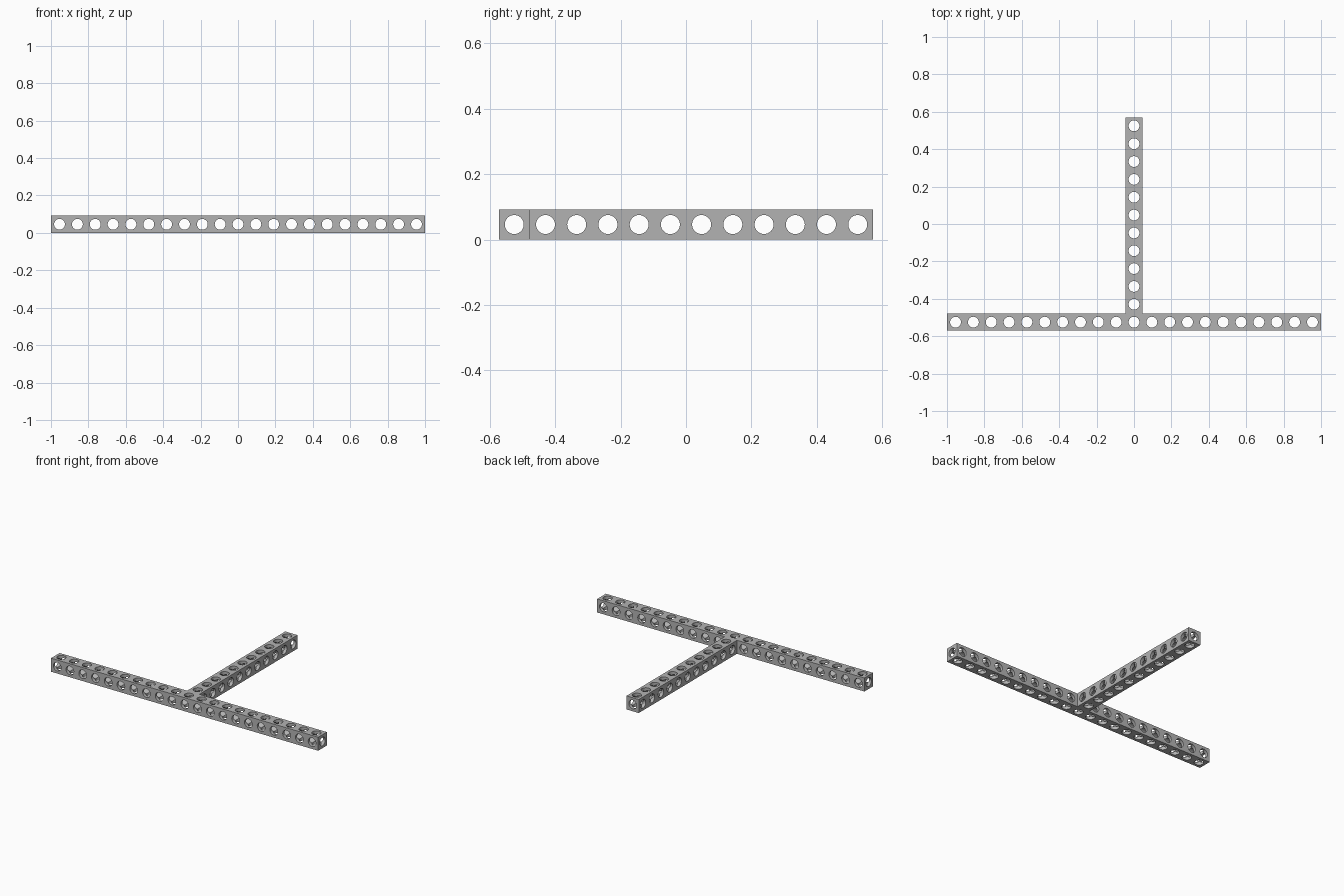
import bpy, bmesh, math
from mathutils import Matrix, Vector

cube = bpy.data.objects.get("Cube")
if cube:
    bpy.data.objects.remove(cube, do_unlink=True)

WIDTH = 0.0917                      # square beam section
PITCH = (2 - WIDTH) / 20            # hole spacing
RADIUS = 0.029
CROSS_HOLES, STEM_HOLES = 21, 12
HALF = WIDTH / 2
BACK = ((STEM_HOLES - 1) * PITCH + WIDTH) / 2
BEAM_Y = HALF - BACK                # centre line of the cross beam

grey = bpy.data.materials.new("light grey metal")
grey.use_nodes = True
colour = (0.45, 0.45, 0.45, 1)
grey.diffuse_color = colour
grey.node_tree.nodes["Principled BSDF"].inputs["Base Color"].default_value = colour


def make_object(name, bm):
    bmesh.ops.recalc_face_normals(bm, faces=bm.faces)
    mesh = bpy.data.meshes.new(name)
    bm.to_mesh(mesh)
    bm.free()
    mesh.materials.append(grey)
    obj = bpy.data.objects.new(name, mesh)
    bpy.context.collection.objects.link(obj)
    return obj


def make_bores(name, axis, bores):
    """One cutter object holding parallel rods: (centre, length) each."""
    bm = bmesh.new()
    turn = Vector((0, 0, 1)).rotation_difference(axis).to_matrix().to_4x4()
    for centre, length in bores:
        bmesh.ops.create_cone(bm, cap_ends=True, segments=32, radius1=RADIUS,
                              radius2=RADIUS, depth=length,
                              matrix=Matrix.Translation(centre) @ turn)
    obj = make_object(name, bm)
    obj.hide_render = True
    return obj


# T-shaped solid body, extruded from its outline
inner = BEAM_Y + HALF
outline = [(-1, -BACK), (1, -BACK), (1, inner), (HALF, inner),
           (HALF, BACK), (-HALF, BACK), (-HALF, inner), (-1, inner)]
bm = bmesh.new()
face = bm.faces.new([bm.verts.new((x, y, 0)) for x, y in outline])
top = bmesh.ops.extrude_face_region(bm, geom=[face])
bmesh.ops.translate(bm, vec=(0, 0, WIDTH),
                    verts=[v for v in top["geom"] if isinstance(v, bmesh.types.BMVert)])
body = make_object("perforated_t_beam", bm)

# Hole centres along the cross beam and the stem
cross = [Vector(((i - 10) * PITCH, BEAM_Y, HALF)) for i in range(CROSS_HOLES)]
stem = [Vector((0, BEAM_Y + i * PITCH, HALF)) for i in range(1, STEM_HOLES)]
short = WIDTH * 1.5
side_holes = [(c, short) for c in cross if abs(c.x) > HALF]
cutters = [
    make_bores("lengthwise_bores", Vector((1, 0, 0)),
               [(Vector((0, BEAM_Y, HALF)), 2.2)] + [(c, short) for c in stem]),
    make_bores("depth_bores", Vector((0, 1, 0)),
               side_holes + [(Vector((0, 0, HALF)), 2 * BACK + 0.2)]),
    make_bores("vertical_bores", Vector((0, 0, 1)), [(c, short) for c in cross + stem]),
]

# Drill the body along all three axes
for cutter in cutters:
    mod = body.modifiers.new(cutter.name, "BOOLEAN")
    mod.operation = "DIFFERENCE"
    mod.solver = "MANIFOLD"
    mod.object = cutter

bpy.ops.object.select_all(action="DESELECT")
body.select_set(True)
bpy.context.view_layer.objects.active = body
for mod in list(body.modifiers):
    bpy.ops.object.modifier_apply(modifier=mod.name)
for cutter in cutters:
    bpy.data.objects.remove(cutter, do_unlink=True)
bpy.ops.object.shade_smooth_by_angle(angle=math.radians(30))
